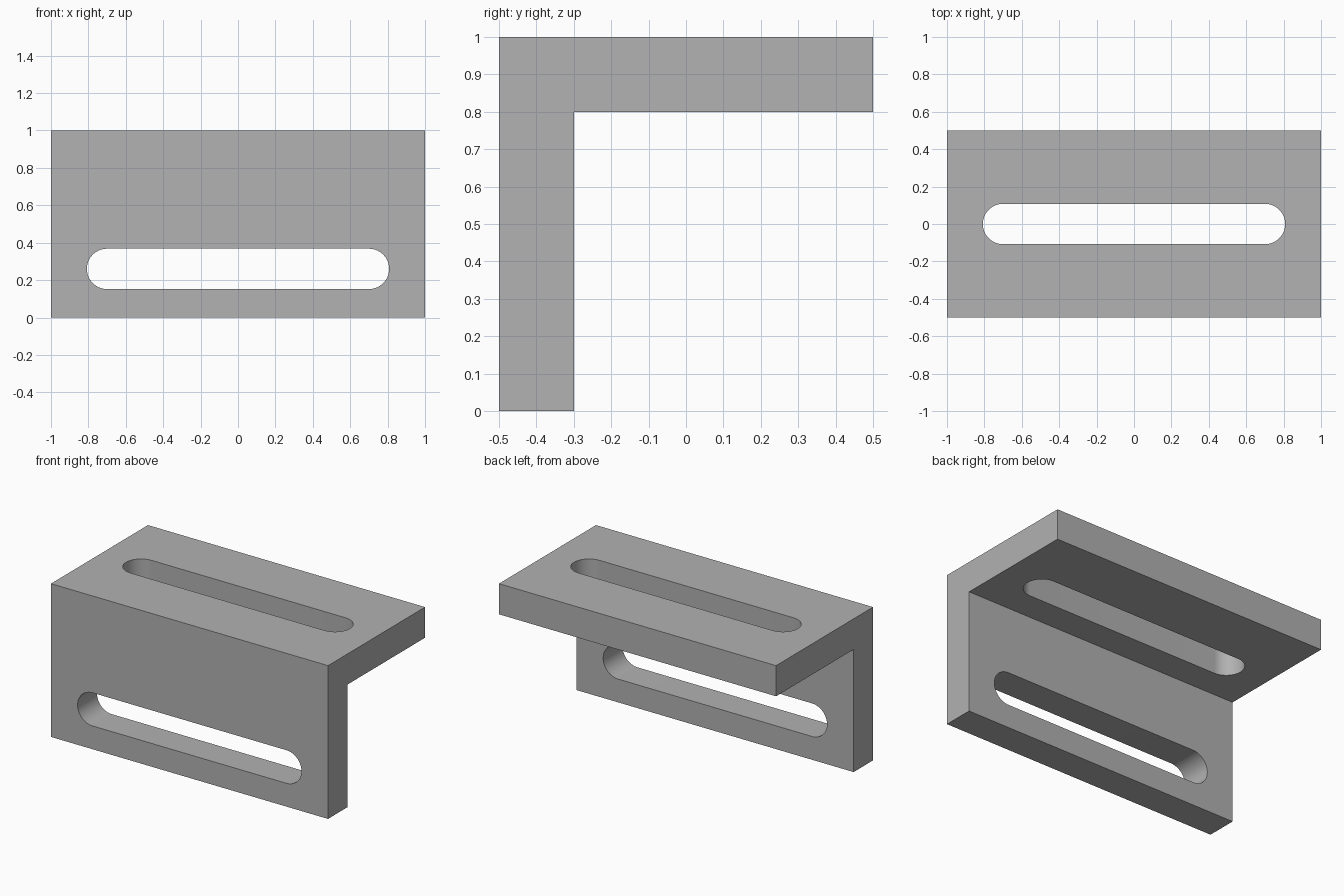
import bpy
import bmesh
from math import pi, cos, sin, radians
from mathutils import Matrix, Vector

cube = bpy.data.objects.get("Cube")
if cube:
    bpy.data.objects.remove(cube, do_unlink=True)

WIDTH, DEPTH, HEIGHT, THICK = 2.0, 1.0, 1.0, 0.2
SLOT_R, SLOT_HALF = 0.108, 0.70   # slot end radius, offset of end centres
ARC_STEPS = 32

grey = bpy.data.materials.new("plain_grey")
grey.use_nodes = True
grey.diffuse_color = (0.445, 0.445, 0.445, 1)
grey.node_tree.nodes["Principled BSDF"].inputs["Base Color"].default_value = grey.diffuse_color


def prism(name, outline, direction):
    """Extrude a closed planar outline along a direction."""
    bm = bmesh.new()
    face = bm.faces.new([bm.verts.new(p) for p in outline])
    ext = bmesh.ops.extrude_face_region(bm, geom=[face])
    moved = [g for g in ext["geom"] if isinstance(g, bmesh.types.BMVert)]
    bmesh.ops.translate(bm, verts=moved, vec=direction)
    bmesh.ops.recalc_face_normals(bm, faces=bm.faces)
    mesh = bpy.data.meshes.new(name)
    bm.to_mesh(mesh)
    bm.free()
    mesh.materials.append(grey)
    obj = bpy.data.objects.new(name, mesh)
    bpy.context.collection.objects.link(obj)
    return obj


def slot_cutter(name, matrix):
    """Long round-ended prism through a plate, centred on the matrix origin."""
    points = []
    for side, start in ((1, -pi / 2), (-1, pi / 2)):
        for i in range(ARC_STEPS + 1):
            a = start + pi * i / ARC_STEPS
            points.append(Vector((side * SLOT_HALF + SLOT_R * cos(a), SLOT_R * sin(a), -THICK)))
    obj = prism(name, points, (0, 0, 2 * THICK))
    obj.data.transform(matrix)
    obj.hide_render = True
    return obj


# L-shaped bracket: front plate and top plate in one profile
back, front = DEPTH / 2, -DEPTH / 2
profile = [(front, 0), (front + THICK, 0), (front + THICK, HEIGHT - THICK),
           (back, HEIGHT - THICK), (back, HEIGHT), (front, HEIGHT)]
bracket = prism("angle_bracket", [(-WIDTH / 2, y, z) for y, z in profile], (WIDTH, 0, 0))

# Slots through the top plate and the front plate
cutters = [
    slot_cutter("top_slot_cutter", Matrix.Translation((0, 0, HEIGHT - THICK / 2))),
    slot_cutter("front_slot_cutter",
                Matrix.Translation((0, front + THICK / 2, 0.26)) @ Matrix.Rotation(radians(90), 4, "X")),
]
bpy.ops.object.select_all(action="DESELECT")
bpy.context.view_layer.objects.active = bracket
bracket.select_set(True)
for cutter in cutters:
    mod = bracket.modifiers.new(cutter.name, "BOOLEAN")
    mod.operation = "DIFFERENCE"
    mod.solver = "EXACT"
    mod.object = cutter
    bpy.ops.object.modifier_apply(modifier=mod.name)
    bpy.data.objects.remove(cutter, do_unlink=True)

# Smooth slot ends, crisp plate edges
bpy.ops.object.shade_smooth_by_angle(angle=radians(30))
